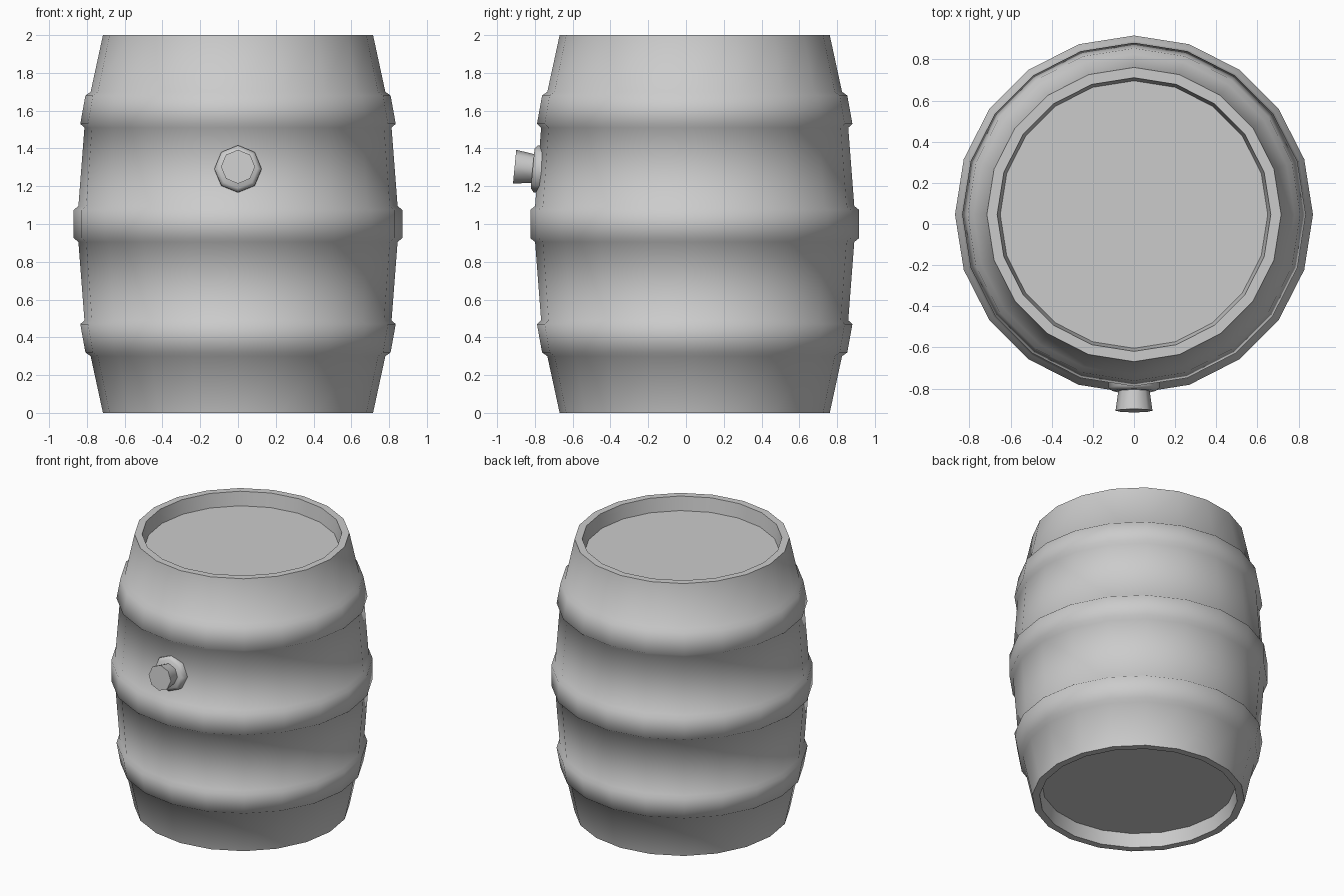
import bpy, bmesh, math
from mathutils import Matrix

if "Cube" in bpy.data.objects:
    bpy.data.objects.remove(bpy.data.objects["Cube"])


def lathe(name, profile, sides, matrix, angle):
    """Revolve (radius, z) points about z; both ends are capped."""
    bm = bmesh.new()
    rings = []
    for r, z in profile:
        rings.append([bm.verts.new((r * math.cos(2 * math.pi * i / sides),
                                    r * math.sin(2 * math.pi * i / sides), z))
                      for i in range(sides)])
    for a, b in zip(rings, rings[1:]):
        for i in range(sides):
            j = (i + 1) % sides
            bm.faces.new((a[i], a[j], b[j], b[i]))
    bm.faces.new(rings[0][::-1])
    bm.faces.new(rings[-1])
    bmesh.ops.recalc_face_normals(bm, faces=bm.faces)
    bm.transform(matrix)
    mesh = bpy.data.meshes.new(name)
    bm.to_mesh(mesh)
    bm.free()
    ob = bpy.data.objects.new(name, mesh)
    bpy.context.collection.objects.link(ob)
    bpy.ops.object.select_all(action='DESELECT')
    bpy.context.view_layer.objects.active = ob
    ob.select_set(True)
    bpy.ops.object.shade_smooth_by_angle(angle=math.radians(angle))
    return ob


CENTRE_Y = 0.046

# Barrel body with raised hoops and recessed heads: upper half, heights above the middle
half = [(0.87, 0.075), (0.845, 0.095), (0.813, 0.51), (0.835, 0.53),
        (0.808, 0.68), (0.78, 0.70), (0.715, 1.0), (0.665, 1.0), (0.65, 0.90)]
profile = [(r, 1 - h) for r, h in reversed(half)] + [(r, 1 + h) for r, h in half]
lathe("barrel_body", profile, 20, Matrix.Translation((0, CENTRE_Y, 0)), 70)

# Bung on the front, tilted to follow the stave slope (local z points outwards)
tilt = Matrix.Translation((0, -0.77, 1.29)) @ Matrix.Rotation(math.radians(90 - 5.5), 4, 'X')
lathe("bung_collar", [(0.125, -0.03), (0.125, 0.025), (0.105, 0.042)], 8, tilt, 50)
lathe("bung_plug", [(0.072, 0.0), (0.076, 0.04), (0.09, 0.138)], 8, tilt, 60)
